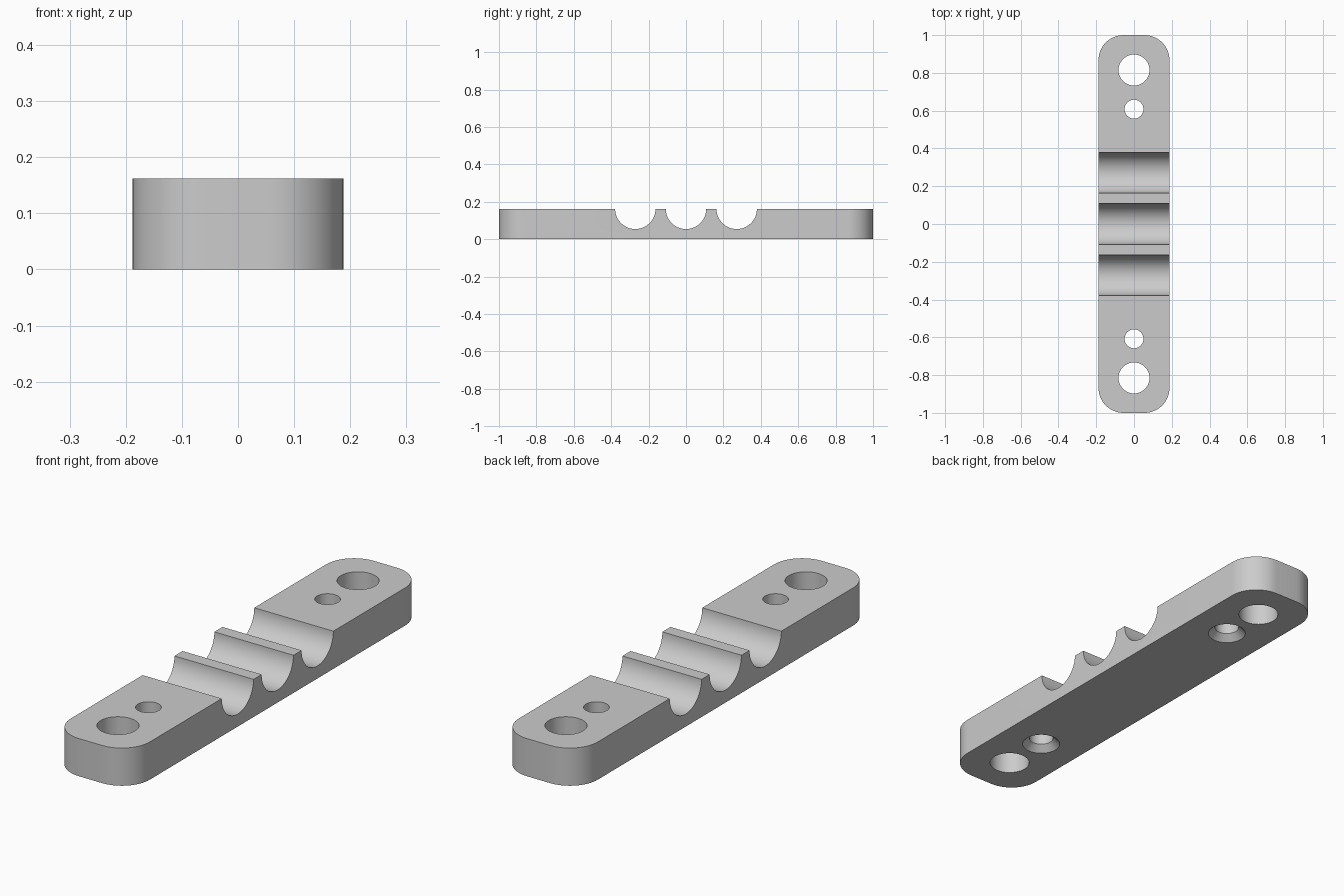
import bpy, bmesh
from math import cos, sin, pi, radians
from mathutils import Matrix

HALF_W, HALF_L, HEIGHT, CORNER = 0.188, 1.0, 0.162, 0.133
GROOVE_R, GROOVE_STEP = 0.108, 0.271

if "Cube" in bpy.data.objects:
    bpy.data.objects.remove(bpy.data.objects["Cube"])

grey = bpy.data.materials.new("light_grey")
grey.use_nodes = True
colour = (0.6, 0.6, 0.6, 1)
grey.diffuse_color = colour
grey.node_tree.nodes["Principled BSDF"].inputs["Base Color"].default_value = colour


def add_object(name, bm):
    bmesh.ops.recalc_face_normals(bm, faces=bm.faces)
    mesh = bpy.data.meshes.new(name)
    bm.to_mesh(mesh)
    bm.free()
    mesh.materials.append(grey)
    obj = bpy.data.objects.new(name, mesh)
    bpy.context.collection.objects.link(obj)
    return obj


def lathe(bm, profile, matrix, sides=64):
    """Closed solid of revolution from (radius, height) pairs."""
    rings = [[bm.verts.new(matrix @ Matrix.Rotation(2 * pi * i / sides, 4, "Z")
                           @ Matrix.Translation((r, 0, z)).translation)
              for i in range(sides)] for r, z in profile]
    for low, high in zip(rings, rings[1:]):
        for i in range(sides):
            j = (i + 1) % sides
            bm.faces.new((low[i], low[j], high[j], high[i]))
    bm.faces.new(rings[0][::-1])
    bm.faces.new(rings[-1])


# Bar with rounded corners
bm = bmesh.new()
outline = []
for k, (sx, sy) in enumerate([(1, 1), (-1, 1), (-1, -1), (1, -1)]):
    for i in range(17):
        a = (k + i / 16) * pi / 2
        outline.append(bm.verts.new((sx * (HALF_W - CORNER) + CORNER * cos(a),
                                     sy * (HALF_L - CORNER) + CORNER * sin(a), 0)))
base = bm.faces.new(outline)
top = bmesh.ops.extrude_face_region(bm, geom=[base])["geom"]
bmesh.ops.translate(bm, vec=(0, 0, HEIGHT),
                    verts=[v for v in top if isinstance(v, bmesh.types.BMVert)])
bar = add_object("clamp_bar", bm)

# Cutters: cable grooves, bolt holes and countersunk screw holes
bm = bmesh.new()
for n in (-1, 0, 1):
    lathe(bm, [(GROOVE_R, -0.3), (GROOVE_R, 0.3)],
          Matrix.Translation((0, n * GROOVE_STEP, HEIGHT)) @ Matrix.Rotation(pi / 2, 4, "Y"))
for side in (-1, 1):
    lathe(bm, [(0.082, -0.1), (0.082, 0.3)], Matrix.Translation((0, side * 0.815, 0)))
    lathe(bm, [(0.088, -0.01), (0.05, 0.028), (0.05, 0.3)],
          Matrix.Translation((0, side * 0.608, 0)))
cutter = add_object("hole_and_groove_cutter", bm)
cutter.hide_render = True

# Cut the bar and tidy up
cut = bar.modifiers.new("cuts", "BOOLEAN")
cut.operation = "DIFFERENCE"
cut.solver = "EXACT"
cut.object = cutter
bpy.ops.object.select_all(action="DESELECT")
bar.select_set(True)
bpy.context.view_layer.objects.active = bar
bpy.ops.object.modifier_apply(modifier=cut.name)
bpy.data.objects.remove(cutter)
bpy.ops.object.shade_smooth_by_angle(angle=radians(30))
